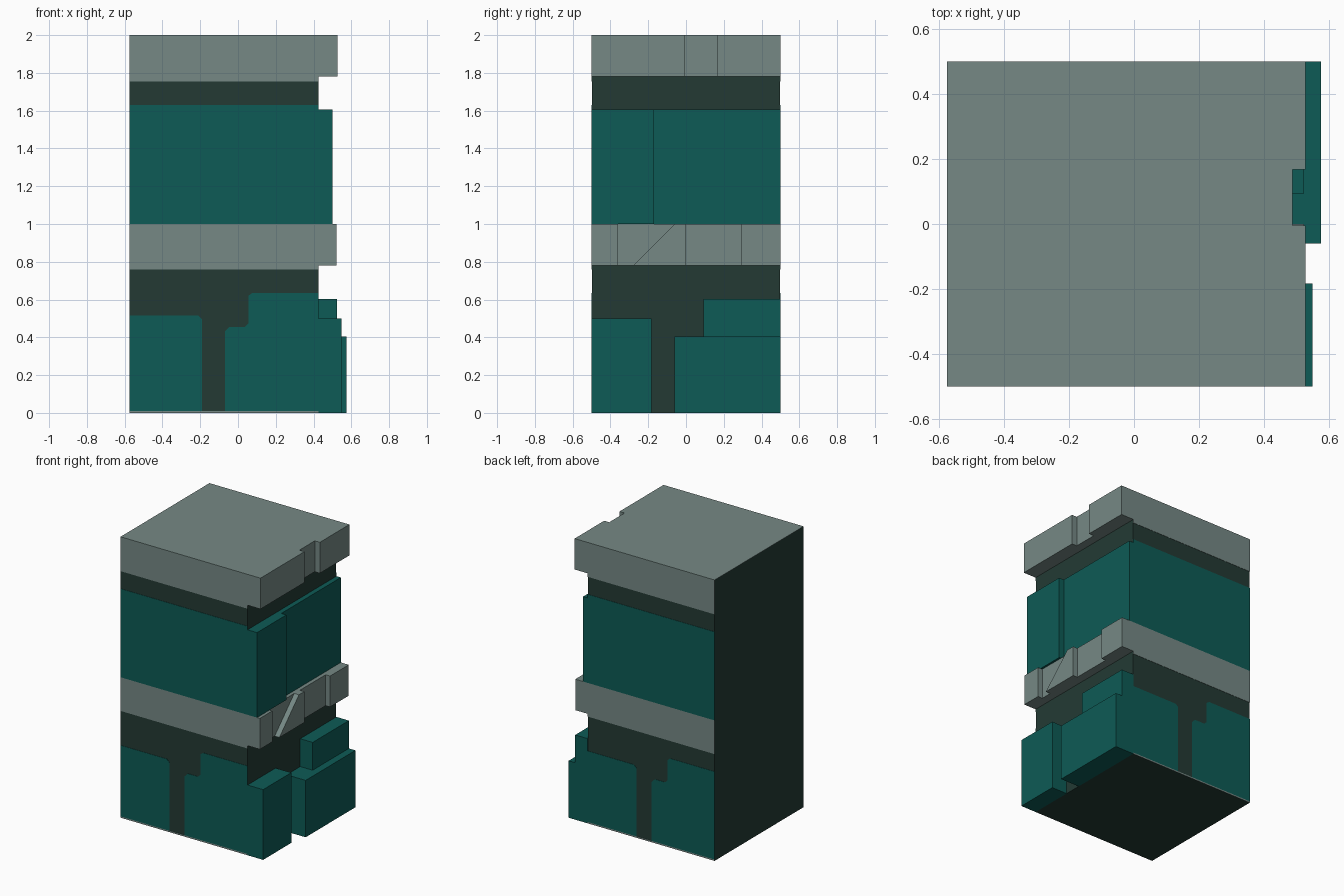
import bpy, bmesh

if "Cube" in bpy.data.objects:
    bpy.data.objects.remove(bpy.data.objects["Cube"])


def material(name, rgb):
    m = bpy.data.materials.new(name)
    m.diffuse_color = (*rgb, 1)
    m.use_nodes = True
    m.node_tree.nodes["Principled BSDF"].inputs["Base Color"].default_value = m.diffuse_color
    return m


GREY = material("pale stone", (0.18, 0.25, 0.235))
TEAL = material("teal stone", (0.004, 0.104, 0.092))
DARK = material("dark mortar", (0.017, 0.042, 0.034))

X0, X1 = -0.575, 0.425      # core width
MID = (X0 + X1) / 2
SKIN = 0.002                # thickness of painted plates


def prism(name, pts, mat):
    """Closed solid from a bottom ring and a matching top ring of points."""
    lo, hi = pts
    n = len(lo)
    bm = bmesh.new()
    a = [bm.verts.new(p) for p in lo]
    b = [bm.verts.new(p) for p in hi]
    bm.faces.new(a)
    bm.faces.new(b)
    for i in range(n):
        j = (i + 1) % n
        bm.faces.new((a[i], a[j], b[j], b[i]))
    bmesh.ops.recalc_face_normals(bm, faces=bm.faces)
    me = bpy.data.meshes.new(name)
    bm.to_mesh(me)
    bm.free()
    me.materials.append(mat)
    ob = bpy.data.objects.new(name, me)
    bpy.context.collection.objects.link(ob)
    return ob


def side_block(name, yz, depth, mat):
    """Block standing out from the right side, from a (y, z) outline."""
    return prism(name, [[(x, y, z) for y, z in yz] for x in (X1, depth)], mat)


def rect(a0, a1, b0, b1):
    return [(a0, b0), (a1, b0), (a1, b1), (a0, b1)]


def plates(name, xz, mat):
    """Painted plate on the front, and the same turned half round on the back."""
    for side, s in (("front", 1), ("back", -1)):
        prism(f"{side}_{name}",
              [[(MID + s * (x - MID), -s * y, z) for x, z in xz]
               for y in (0.5, 0.5 - SKIN)], mat)


# Core and top surface
h = 0.5 - SKIN
prism("wall_core", [[(x, y, z) for x, y in rect(X0, X1, -h, h)]
                    for z in (0, 2 - SKIN)], DARK)
prism("top_surface", [[(x, y, z) for x, y in rect(X0, X1, -h, h)]
                      for z in (2 - SKIN, 2)], GREY)

# Flat bands and stones on front and back
plates("top_band", rect(X0, X1, 1.755, 2.0), GREY)
plates("upper_stone", rect(X0, X1, 1.0, 1.63), TEAL)
plates("middle_band", rect(X0, X1, 0.76, 1.0), GREY)
plates("base_line", rect(X0, X1, 0.0, 0.01), GREY)
plates("small_lower_stone", [(X0, 0.01), (-0.19, 0.01), (-0.19, 0.495),
                             (-0.21, 0.515), (X0, 0.515)], TEAL)
plates("large_lower_stone", [(-0.07, 0.01), (X1, 0.01), (X1, 0.635), (0.075, 0.635),
                             (0.055, 0.62), (0.055, 0.475), (0.035, 0.455),
                             (-0.045, 0.455), (-0.07, 0.43)], TEAL)

# Right side: top band with a notch
for name, y0, y1, d in (("front", -0.5, -0.005, 0.527),
                        ("notch", -0.005, 0.168, 0.487),
                        ("rear", 0.168, 0.5, 0.527)):
    side_block("top_ledge_" + name, rect(y0, y1, 1.78, 2.0), d, GREY)

# Right side: upper stones
side_block("upper_block_front", rect(-0.5, -0.17, 1.0, 1.605), 0.5, TEAL)
side_block("upper_block_rear", rect(-0.17, 0.5, 1.0, 1.605), 0.46, TEAL)

# Right side: middle band with recesses and a slanted break
Z0, Z1 = 0.78, 1.0
side_block("middle_ledge_front", rect(-0.5, -0.36, Z0, Z1), 0.522, GREY)
side_block("middle_ledge_crack",
           [(-0.36, Z0), (-0.28, Z0), (-0.06, Z1), (-0.36, Z1)], 0.485, GREY)
side_block("middle_ledge_slanted",
           [(-0.28, Z0), (0, Z0), (0, Z1), (-0.06, Z1)], 0.522, GREY)
side_block("middle_ledge_recess", rect(0, 0.29, Z0, Z1), 0.487, GREY)
side_block("middle_ledge_rear", rect(0.29, 0.5, Z0, Z1), 0.522, GREY)

# Right side: lower stones
side_block("lower_block_front", rect(-0.5, -0.183, 0, 0.5), 0.548, TEAL)
side_block("lower_block_rear", rect(-0.06, 0.5, 0, 0.405), 0.575, TEAL)
side_block("lower_block_small", rect(0.093, 0.5, 0.405, 0.603), 0.523, TEAL)
